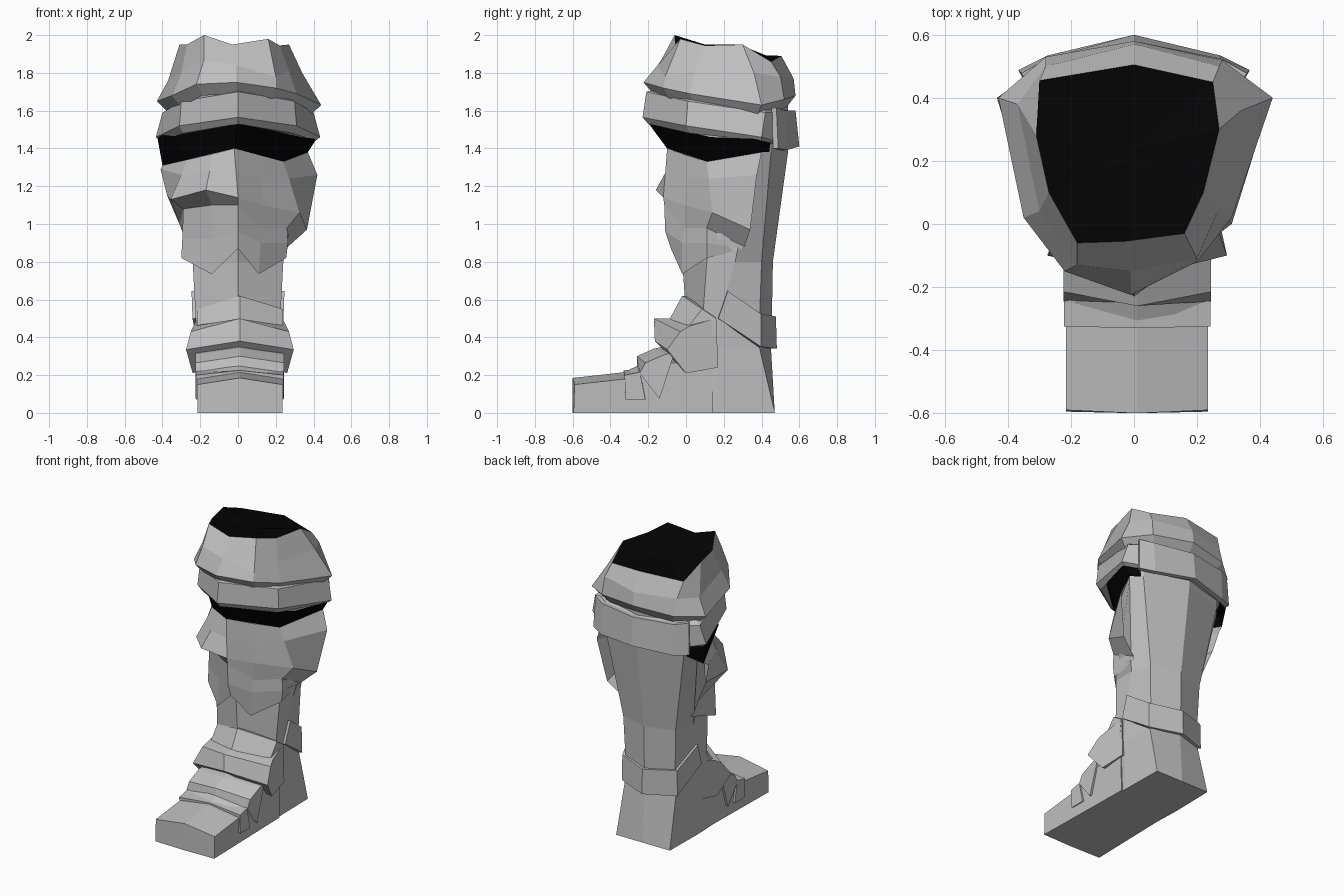
import bpy, bmesh

cube = bpy.data.objects.get("Cube")
if cube:
    bpy.data.objects.remove(cube)


def material(name, rgb):
    m = bpy.data.materials.new(name)
    m.use_nodes = True
    m.diffuse_color = (*rgb, 1)
    m.node_tree.nodes["Principled BSDF"].inputs["Base Color"].default_value = (*rgb, 1)
    return m


GREY = material("stone grey", (0.52, 0.52, 0.52))
BLACK = material("black", (0.001, 0.001, 0.001))


def loft(name, rows, mat=GREY, cyclic=True, cap_first=True, cap_last=True, thick=0):
    """Skin rows of points with equal counts; optionally close, cap or thicken."""
    bm = bmesh.new()
    grid = [[bm.verts.new(p) for p in row] for row in rows]
    n = len(rows[0])
    for a, b in zip(grid, grid[1:]):
        for i in range(n if cyclic else n - 1):
            j = (i + 1) % n
            bm.faces.new((a[i], a[j], b[j], b[i]))
    if cyclic and cap_first:
        bm.faces.new(grid[0][::-1])
    if cyclic and cap_last:
        bm.faces.new(grid[-1])
    if cyclic and cap_first and cap_last:
        bmesh.ops.recalc_face_normals(bm, faces=bm.faces)
    me = bpy.data.meshes.new(name)
    bm.to_mesh(me)
    bm.free()
    me.materials.append(mat)
    ob = bpy.data.objects.new(name, me)
    bpy.context.collection.objects.link(ob)
    if thick:
        s = ob.modifiers.new("thickness", "SOLIDIFY")
        s.thickness, s.offset = thick, 0


def mirror_ring(half):
    """Complete a ring whose first and last points lie on the centre line."""
    return half + [(-p[0], *p[1:]) for p in half[-2:0:-1]]


def mirror_strip(half):
    """Complete an open strip whose last point lies on the centre line."""
    return half + [(-p[0], *p[1:]) for p in half[-2::-1]]


def plate(name, width, centre, side):
    """Solid draped across the foot: centre (y, z) and side (y, z, optional half width)."""
    def edge(s):
        return [(.01 + s * (p[2] if len(p) > 2 else width), p[0], p[1]) for p in side]
    loft(name, [edge(-1), [(.01, y, z) for y, z in centre], edge(1)])


# Leg and heel: half outlines stacked by height
leg = [
    (0.00, [(0, -.10), (.20, -.10), (.21, .16), (.205, .47), (0, .47)]),
    (0.34, [(0, -.02), (.21, .00), (.225, .17), (.195, .39), (0, .45)]),
    (0.52, [(0, .00), (.225, .09), (.225, .18), (.19, .39), (0, .455)]),
    (0.80, [(0, -.02), (.24, .11), (.24, .26), (.20, .40), (0, .46)]),
    (1.38, [(0, -.07), (.23, .14), (.355, .38), (.30, .45), (0, .54)]),
    (1.64, [(0, -.12), (.26, .06), (.37, .38), (.28, .47), (0, .54)]),
]
loft("leg", [mirror_ring([(x, y, z) for x, y in half]) for z, half in leg])

# Foot and overlapping instep plates
plate("foot", .225,
      [(-.60, 0), (-.60, .185), (-.33, .215), (-.15, .30), (.10, .30), (.10, 0)],
      [(-.595, 0), (-.59, .15), (-.32, .18), (-.14, .265), (.14, .265, .215), (.14, 0, .21)])
plate("toe_plate", .232,
      [(-.20, .235), (-.245, .23), (-.33, .225), (-.33, .19), (-.22, .19)],
      [(-.245, .22), (-.25, .215), (-.325, .20), (-.32, .07), (-.215, .07)])
plate("middle_plate", .234,
      [(-.08, .36), (-.17, .34), (-.26, .30), (-.26, .235), (-.10, .23)],
      [(-.06, .32), (-.11, .31), (-.215, .265), (-.245, .21), (-.14, .075)])
plate("ankle_plate", .28,
      [(.10, .54), (-.08, .50), (-.17, .50), (-.165, .38), (-.06, .30), (.10, .30)],
      [(.16, .50, .225), (.02, .46, .245), (-.03, .43, .26), (-.10, .335, .285),
       (.00, .21, .25), (.17, .24, .225)])
plate("upper_instep_plate", .228,
      [(.10, .60), (-.02, .62), (-.085, .50), (.10, .45)],
      [(.16, .50), (.085, .55), (.00, .44), (.14, .35)])

# Ankle strap around the back
loft("ankle_strap", [
    mirror_strip([(.23, .17, .50), (.205, .39, .35), (0, .47, .34)]),
    mirror_strip([(.235, .22, .645), (.20, .39, .525), (0, .465, .51)]),
], cyclic=False, thick=0.022)

# Shin guard: ragged shell wrapped over the front of the leg
loft("shin_guard", [
    [(.37, .40, 1.38), (.24, .11, 1.33), (.11, .00, 1.365), (-.02, -.10, 1.40),
     (-.14, .00, 1.37), (-.27, .10, 1.34), (-.40, .38, 1.31)],
    [(.42, .375, 1.26), (.27, .12, 1.24), (.125, .00, 1.24), (-.01, -.11, 1.27),
     (-.15, -.08, 1.28), (-.30, .09, 1.26), (-.41, .34, 1.29)],
    [(.365, .34, .97), (.325, .14, 1.06), (.125, -.01, 1.10), (0, -.12, 1.14),
     (-.17, -.16, 1.18), (-.355, .05, 1.13), (-.375, .32, 1.15)],
    [(.265, .31, .88), (.26, .11, .98), (.12, -.01, .98), (0, -.115, 1.10),
     (-.14, -.03, 1.10), (-.29, .10, 1.08), (-.31, .32, 1.0)],
    [(.25, .30, .87), (.265, .11, .90), (.12, -.02, .90), (0, -.11, .96),
     (-.13, -.02, .92), (-.295, .10, .92), (-.28, .31, .92)],
    [(.24, .28, .86), (.255, .11, .82), (.11, -.02, .735), (0, -.08, .87),
     (-.14, -.02, .735), (-.30, .10, .82), (-.26, .31, .88)],
    [(.22, .28, .89), (.22, .13, .88), (.10, .04, .78), (0, .02, .89),
     (-.12, .04, .78), (-.21, .13, .88), (-.22, .31, .91)],
], cyclic=False)

# Black recess between guard and knee band
loft("knee_recess", [
    [(.33, .45, 1.45), (.415, .39, 1.45), (.335, .13, 1.46), (0, -.20, 1.535),
     (-.34, .13, 1.465), (-.43, .39, 1.475), (-.33, .45, 1.45)],
    [(.31, .44, 1.38), (.37, .40, 1.38), (.24, .11, 1.33), (-.02, -.10, 1.40),
     (-.27, .10, 1.34), (-.40, .38, 1.31), (-.31, .44, 1.36)],
], mat=BLACK, cyclic=False)

# Knee band with a closed rim above and below
loft("knee_band", [
    mirror_ring([(0, -.20, 1.53), (.29, .02, 1.48), (.41, .40, 1.44), (.25, .48, 1.42), (0, .53, 1.42)]),
    mirror_ring([(0, -.23, 1.565), (.31, .00, 1.52), (.435, .40, 1.46), (.28, .51, 1.43), (0, .56, 1.43)]),
    mirror_ring([(0, -.21, 1.70), (.30, .01, 1.65), (.40, .42, 1.59), (.27, .51, 1.59), (0, .56, 1.59)]),
    mirror_ring([(0, -.15, 1.71), (.26, .04, 1.67), (.35, .40, 1.62), (.25, .47, 1.61), (0, .52, 1.61)]),
])
loft("back_band", [
    mirror_strip([(.36, .475, 1.40), (.27, .52, 1.39), (0, .585, 1.41)]),
    mirror_strip([(.35, .465, 1.615), (.27, .51, 1.60), (0, .565, 1.60)]),
], cyclic=False, thick=0.03)

# Faceted upper cuff
rim = [(-.03, -.055, 1.95), (.16, -.03, 1.98), (.22, .10, 1.945), (.27, .30, 1.95), (.25, .45, 1.86),
       (0, .505, 1.89), (-.30, .455, 1.88), (-.31, .28, 1.95), (-.27, .10, 1.95), (-.18, -.06, 2.0)]
waist = [(-.01, -.15, 1.84), (.20, -.11, 1.78), (.27, .05, 1.81), (.34, .36, 1.80), (.27, .50, 1.78),
         (0, .57, 1.77), (-.28, .50, 1.77), (-.37, .38, 1.76), (-.30, .04, 1.80), (-.18, -.13, 1.87)]
hem = [(-.01, -.225, 1.75), (.20, -.12, 1.72), (.31, .02, 1.69), (.44, .40, 1.63), (.28, .52, 1.66),
       (0, .58, 1.68), (-.28, .53, 1.66), (-.43, .40, 1.65), (-.35, .02, 1.68), (-.22, -.15, 1.74)]
tuck = [(x * .86, .2 + (y - .2) * .88, z - .06) for x, y, z in hem]
loft("upper_cuff", [tuck, hem, waist, rim], cap_first=False, cap_last=False)

# Black opening at the top, slightly dished
centre = [(-.02 + x * .05, .22 + y * .05, 1.90) for x, y, z in rim]
loft("top_opening", [rim, centre], mat=BLACK, cap_first=False)
